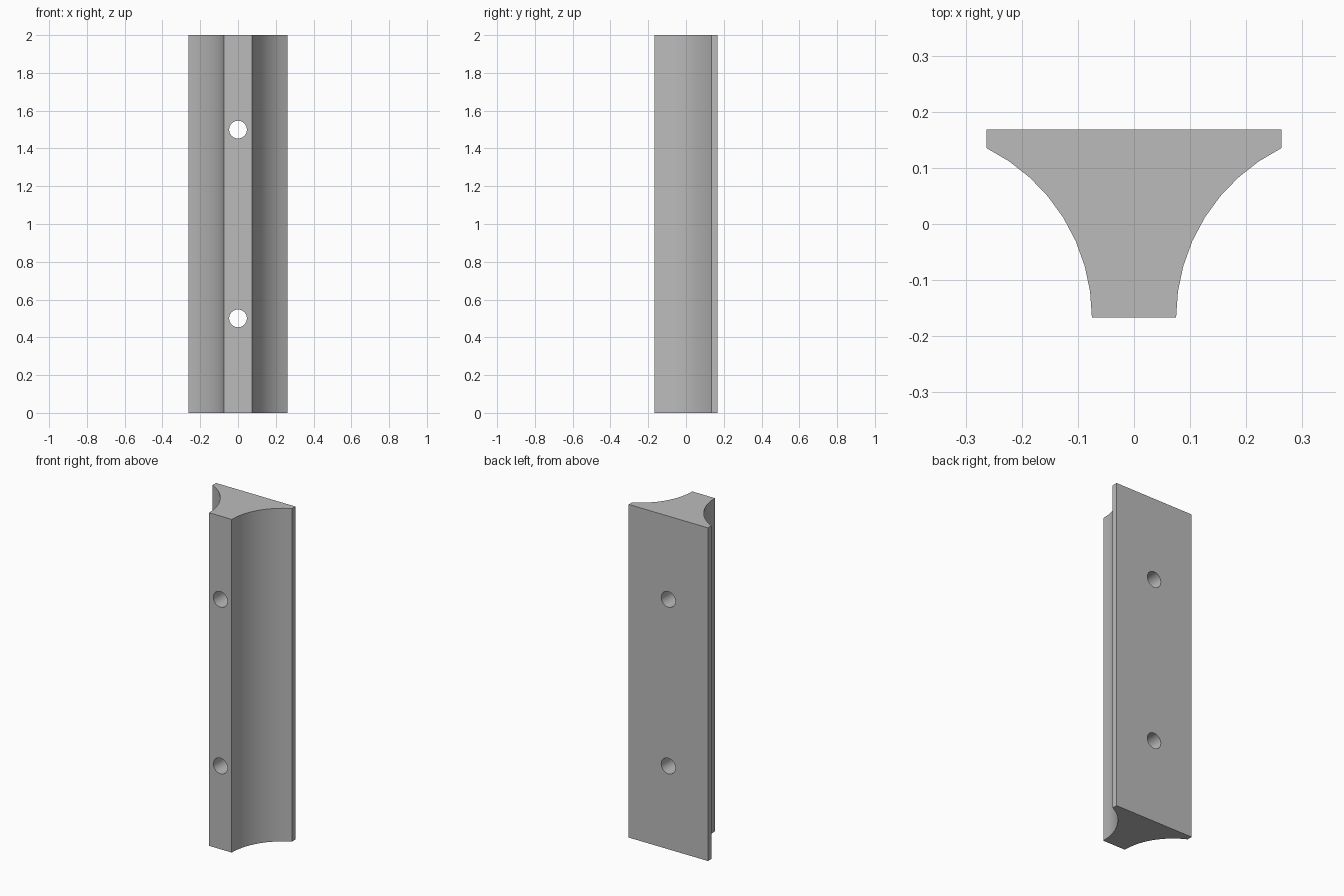
import bpy
import bmesh
from math import sin, cos, radians

cube = bpy.data.objects.get("Cube")
if cube:
    bpy.data.objects.remove(cube, do_unlink=True)

HEIGHT = 2.0
FRONT, BACK = -0.167, 0.168
NOSE = 0.075            # half width of the narrow front face
COVE_R = 0.337          # radius of the concave flanks
COVE_END = radians(63.8)
STEPS = 8
HALF_WIDTH = 0.263

grey = bpy.data.materials.new("plain_grey")
grey.use_nodes = True
colour = (0.5, 0.5, 0.5, 1)
grey.diffuse_color = colour
grey.node_tree.nodes["Principled BSDF"].inputs["Base Color"].default_value = colour

# Cross-section: concave left flank, mirrored to the right
flank = []
for i in range(STEPS + 1):
    a = COVE_END * i / STEPS
    flank.append((NOSE + COVE_R * (1 - cos(a)), FRONT + COVE_R * sin(a)))
flank[-1] = (HALF_WIDTH, flank[-1][1])
flank.append((HALF_WIDTH, BACK))
outline = flank + [(-x, y) for x, y in reversed(flank)]

# Extrude the section to a full-height bar
bm = bmesh.new()
face = bm.faces.new([bm.verts.new((x, y, 0)) for x, y in outline])
extruded = bmesh.ops.extrude_face_region(bm, geom=[face])
top = [v for v in extruded["geom"] if isinstance(v, bmesh.types.BMVert)]
bmesh.ops.translate(bm, verts=top, vec=(0, 0, HEIGHT))
bmesh.ops.recalc_face_normals(bm, faces=bm.faces)
mesh = bpy.data.meshes.new("coved_bar")
bm.to_mesh(mesh)
bm.free()
bar = bpy.data.objects.new("coved_bar", mesh)
bpy.context.collection.objects.link(bar)
mesh.materials.append(grey)

# Two screw holes running front to back
for z in (0.5, 1.5):
    bpy.ops.mesh.primitive_cylinder_add(
        vertices=32, radius=0.047, depth=1, location=(0, 0, z),
        rotation=(radians(90), 0, 0))
    cutter = bpy.context.object
    cutter.name = "screw_hole_cutter"
    cutter.data.materials.append(grey)
    hole = bar.modifiers.new("screw_hole", 'BOOLEAN')
    hole.operation = 'DIFFERENCE'
    hole.solver = 'EXACT'
    hole.object = cutter
    bpy.ops.object.select_all(action='DESELECT')
    bar.select_set(True)
    bpy.context.view_layer.objects.active = bar
    bpy.ops.object.modifier_apply(modifier=hole.name)
    bpy.data.objects.remove(cutter, do_unlink=True)

bpy.ops.object.shade_smooth_by_angle(angle=radians(30))
